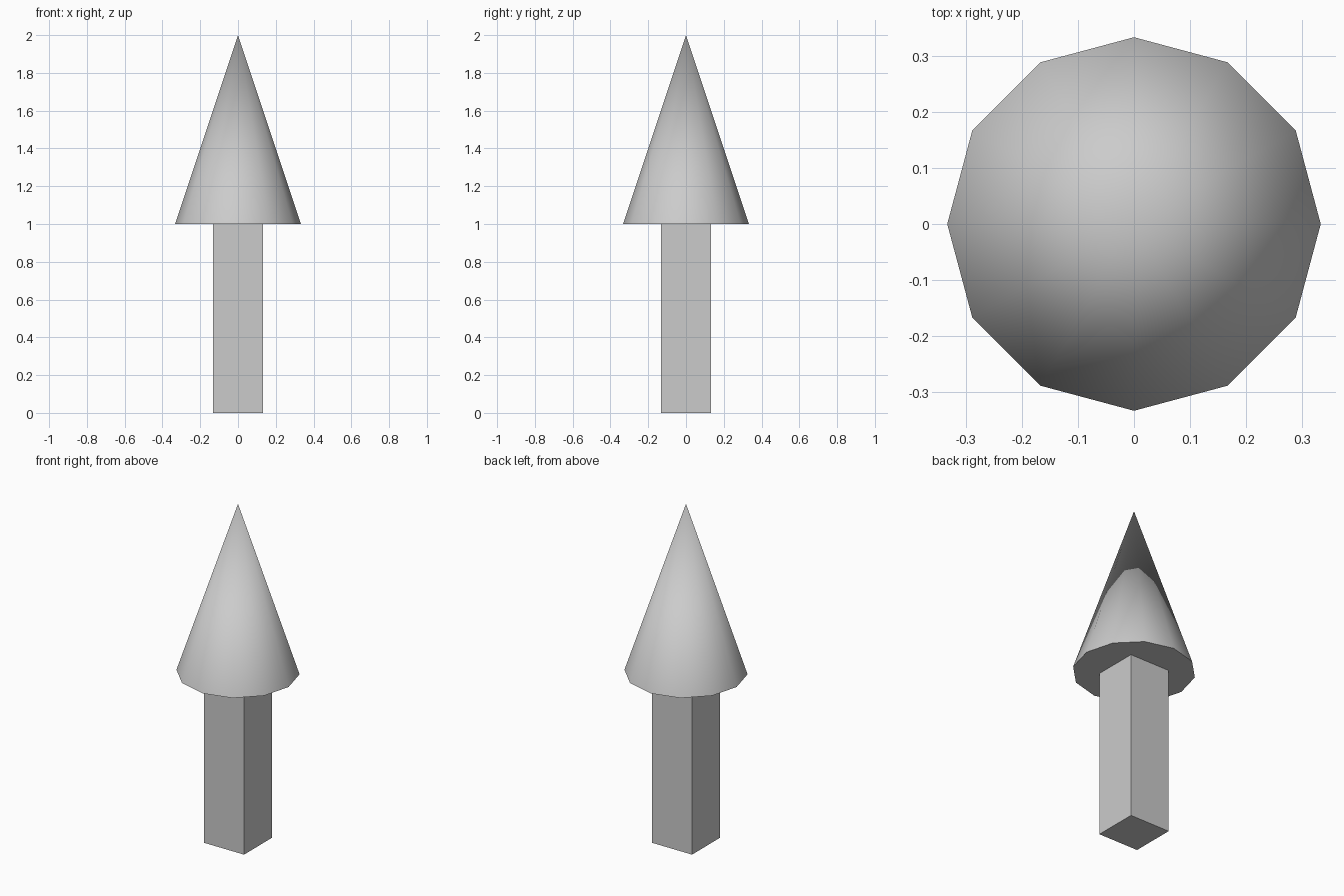
import bpy
import math

if "Cube" in bpy.data.objects:
    bpy.data.objects.remove(bpy.data.objects["Cube"])

SHAFT_WIDTH = 0.265
HEAD_RADIUS = 0.333

# Square shaft, from the ground to the underside of the head
bpy.ops.mesh.primitive_cube_add(size=1, location=(0, 0, 0.5))
shaft = bpy.context.object
shaft.name = "shaft"
shaft.scale = (SHAFT_WIDTH, SHAFT_WIDTH, 1)
bpy.ops.object.transform_apply(location=False, rotation=False, scale=True)

# Twelve-sided pointed head, smooth sides with a sharp base rim
bpy.ops.mesh.primitive_cone_add(vertices=12, radius1=HEAD_RADIUS, radius2=0,
                                depth=1, location=(0, 0, 1.5))
head = bpy.context.object
head.name = "pointed_head"
bpy.ops.object.shade_smooth_by_angle(angle=math.radians(40))
